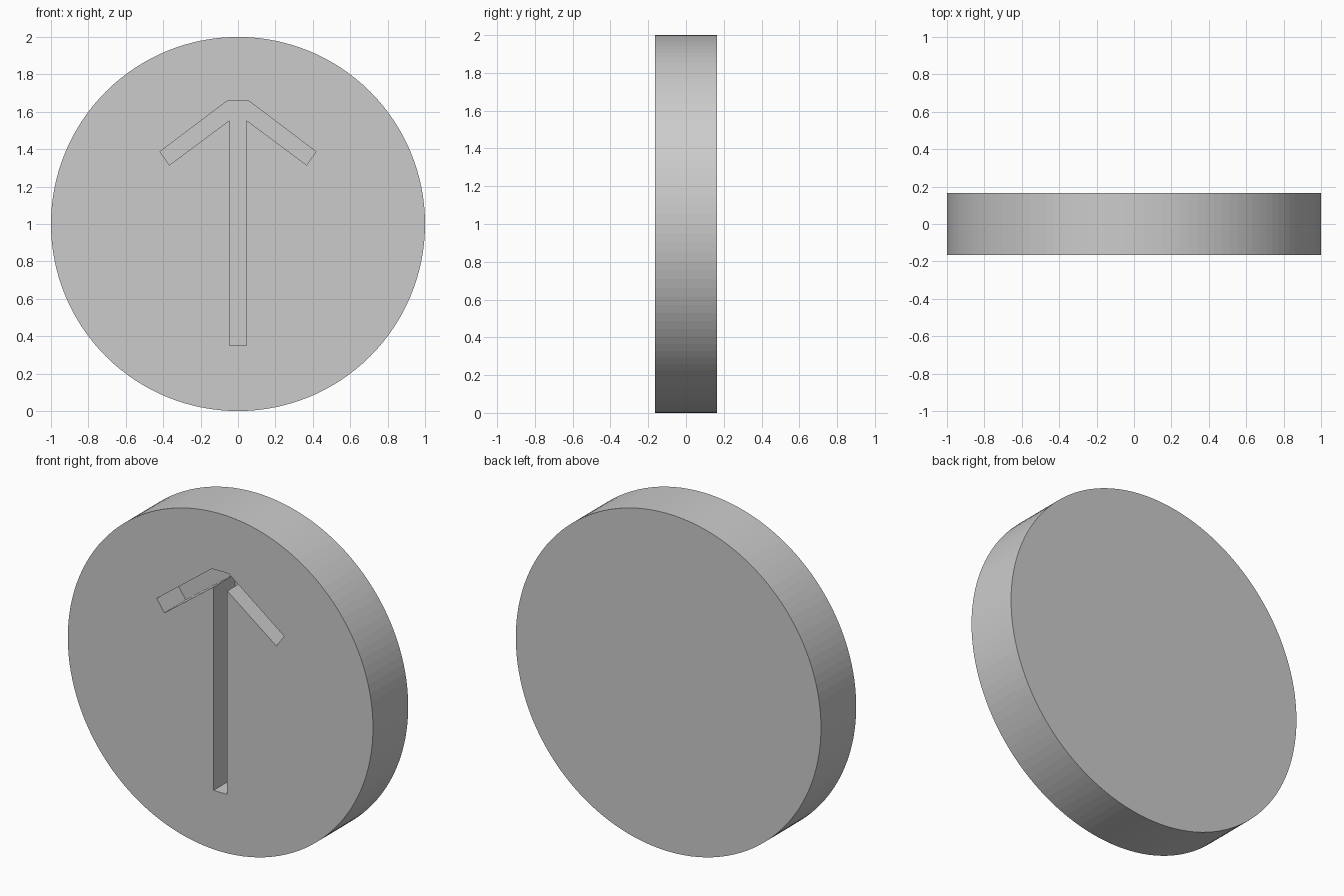
import bpy, bmesh
from math import cos, sin, pi

if "Cube" in bpy.data.objects:
    bpy.data.objects.remove(bpy.data.objects["Cube"])

HALF_T = 0.165   # half thickness of the disc
DEPTH = 0.2      # depth of the engraved arrow
SIDES = 128


def prism(name, outline, y0, y1):
    """Extrude an x-z outline along y."""
    bm = bmesh.new()
    face = bm.faces.new([bm.verts.new((x, y0, z)) for x, z in outline])
    ext = bmesh.ops.extrude_face_region(bm, geom=[face], use_keep_orig=True)
    verts = [g for g in ext["geom"] if isinstance(g, bmesh.types.BMVert)]
    bmesh.ops.translate(bm, verts=verts, vec=(0, y1 - y0, 0))
    bmesh.ops.recalc_face_normals(bm, faces=bm.faces)
    mesh = bpy.data.meshes.new(name)
    bm.to_mesh(mesh)
    bm.free()
    obj = bpy.data.objects.new(name, mesh)
    bpy.context.collection.objects.link(obj)
    return obj


# Upright disc
circle = [(cos(2 * pi * i / SIDES), 1 + sin(2 * pi * i / SIDES)) for i in range(SIDES)]
disc = prism("disc", circle, -HALF_T, HALF_T)

# Arrow-shaped recess: right half of the outline, mirrored to the left
half = [(0.045, 0.35), (0.045, 1.555), (0.367, 1.315), (0.417, 1.387), (0.055, 1.66)]
arrow = half + [(-x, z) for x, z in reversed(half)]
cutter = prism("arrow_cutter", arrow, -HALF_T - 0.1, -HALF_T + DEPTH)
cutter.hide_render = True

# Cut the recess into the front face
cut = disc.modifiers.new("arrow_recess", "BOOLEAN")
cut.operation = "DIFFERENCE"
cut.solver = "EXACT"
cut.object = cutter
bpy.context.view_layer.objects.active = disc
disc.select_set(True)
bpy.ops.object.modifier_apply(modifier=cut.name)
bpy.data.objects.remove(cutter)
